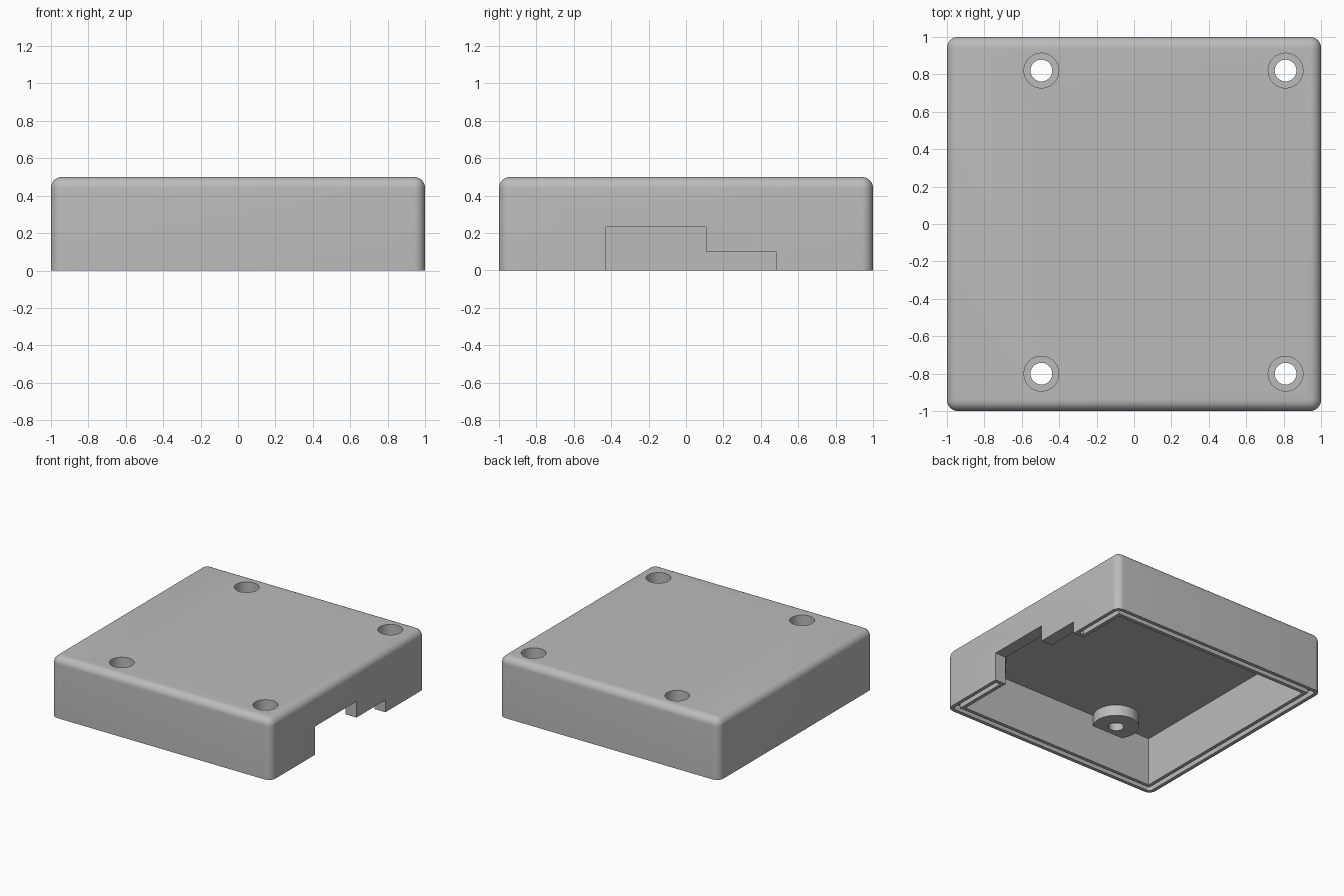
import bpy, bmesh
from mathutils import Matrix

cube = bpy.data.objects.get("Cube")
if cube:
    bpy.data.objects.remove(cube, do_unlink=True)

grey = bpy.data.materials.new("plain grey")
grey.use_nodes = True
colour = (0.5, 0.5, 0.5, 1)
grey.diffuse_color = colour
grey.node_tree.nodes["Principled BSDF"].inputs["Base Color"].default_value = colour


def make_object(name, bm):
    mesh = bpy.data.meshes.new(name)
    bm.to_mesh(mesh)
    bm.free()
    mesh.materials.append(grey)
    obj = bpy.data.objects.new(name, mesh)
    bpy.context.collection.objects.link(obj)
    return obj


def box(name, low, high, radius=0, round_top=False):
    """Box between two corners, optionally with rounded upright and top edges."""
    bm = bmesh.new()
    bmesh.ops.create_cube(bm, size=1)
    for v in bm.verts:
        v.co = [h if c > 0 else l for c, l, h in zip(v.co, low, high)]
    if radius:
        edges = []
        for e in bm.edges:
            a, b = (v.co.z for v in e.verts)
            if a != b or (round_top and min(a, b) == high[2]):
                edges.append(e)
        bmesh.ops.bevel(bm, geom=edges, offset=radius, segments=8,
                        profile=0.5, affect='EDGES', clamp_overlap=True)
    return make_object(name, bm)


def cylinder(name, x, y, low, high, radius):
    bm = bmesh.new()
    bmesh.ops.create_cone(bm, cap_ends=True, segments=48, radius1=radius, radius2=radius,
                          depth=high - low, matrix=Matrix.Translation((x, y, (low + high) / 2)))
    return make_object(name, bm)


def combine(target, tool, operation='DIFFERENCE'):
    """Apply a boolean and remove the tool object."""
    mod = target.modifiers.new("boolean", 'BOOLEAN')
    mod.operation, mod.solver, mod.object = operation, 'EXACT', tool
    bpy.context.view_layer.objects.active = target
    bpy.ops.object.modifier_apply(modifier=mod.name)
    bpy.data.objects.remove(tool, do_unlink=True)


# Rounded shell, hollow from below
lid = box("enclosure_lid", (-1, -1, 0), (1, 1, 0.5), 0.06, round_top=True)
combine(lid, box("cavity", (-0.9, -0.9, -0.1), (0.9, 0.9, 0.4)))

# Closed groove around the bottom rim, interrupted by the side opening
groove = box("groove", (-0.97, -0.97, -0.1), (0.97, 0.97, 0.05), 0.03)
combine(groove, box("groove_core", (-0.93, -0.93, -0.2), (0.93, 0.93, 0.2)))
combine(groove, box("groove_gap", (0.8, -0.46, -0.2), (1.1, 0.515, 0.2)))
combine(lid, groove)

# Stepped opening in one side wall
combine(lid, box("tall_opening", (0.85, -0.43, -0.1), (1.1, 0.11, 0.232)))
combine(lid, box("low_opening", (0.85, 0.1, -0.1), (1.1, 0.485, 0.1)))

# Screw bosses with counterbored through holes
for x in (-0.495, 0.81):
    for y in (-0.8, 0.82):
        boss = cylinder("boss", x, y, 0.31, 0.45, 0.173)
        combine(boss, box("boss_limit", (-0.95, -0.95, 0), (0.95, 0.95, 0.45)), 'INTERSECT')
        combine(lid, boss, 'UNION')
        combine(lid, cylinder("counterbore", x, y, 0.37, 0.6, 0.093))
        combine(lid, cylinder("screw_hole", x, y, 0.2, 0.6, 0.058))

bpy.ops.object.select_all(action='DESELECT')
lid.select_set(True)
bpy.context.view_layer.objects.active = lid
bpy.ops.object.shade_smooth_by_angle(angle=0.6)
